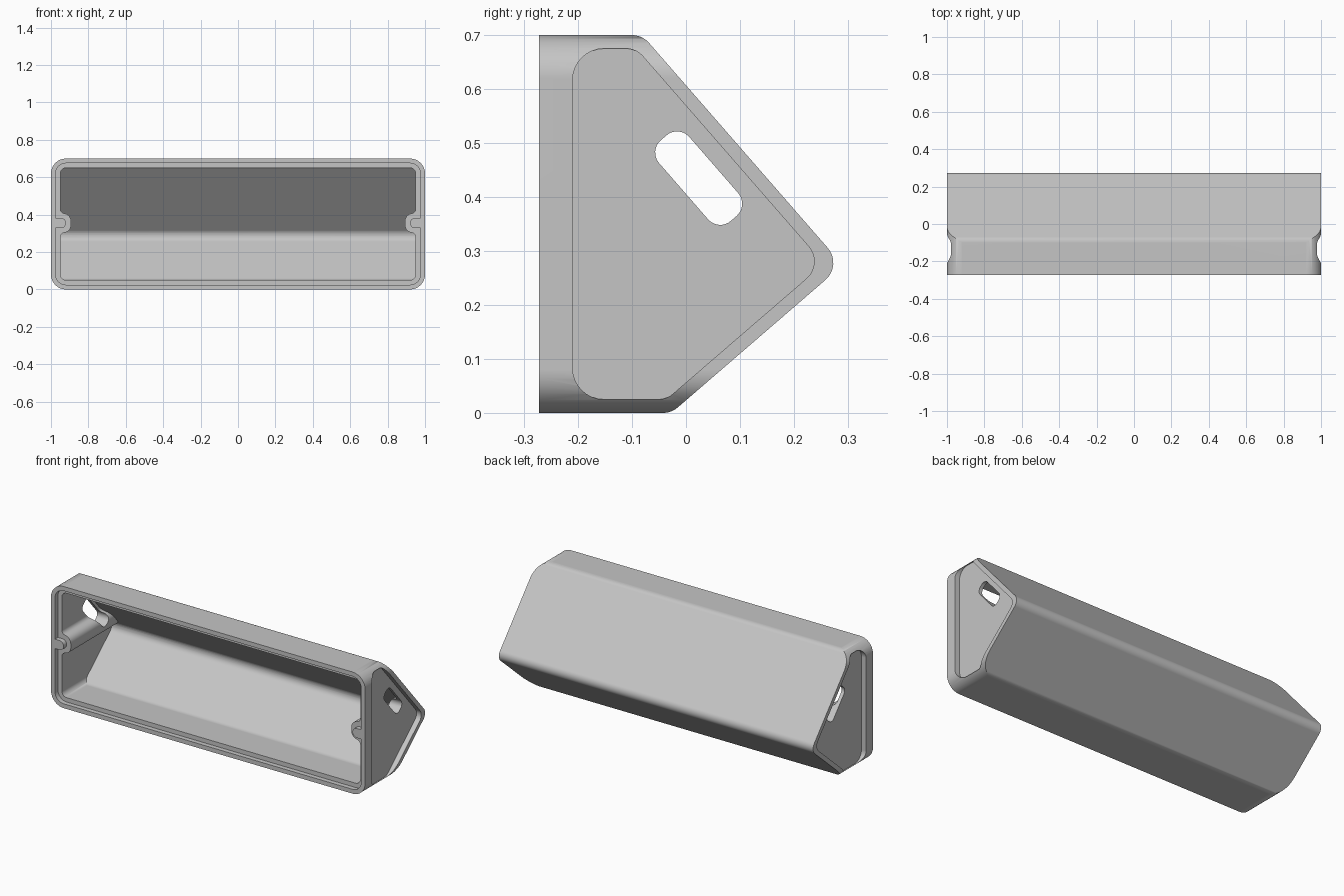
import bpy
import bmesh
from math import tan
from mathutils import Vector

if "Cube" in bpy.data.objects:
    bpy.data.objects.remove(bpy.data.objects["Cube"])

HEIGHT, FRONT = 0.70, -0.272


def rounded(points, steps=8):
    """Fillet a closed outline given as (u, v, radius) corners."""
    out = []
    for i, (u, v, r) in enumerate(points):
        p = Vector((u, v))
        if r == 0:
            out.append(p)
            continue
        a = (Vector(points[i - 1][:2]) - p).normalized()
        b = (Vector(points[(i + 1) % len(points)][:2]) - p).normalized()
        half = a.angle(b) / 2
        start = p + a * (r / tan(half))
        end = p + b * (r / tan(half))
        centre = p + (a + b).normalized() * (start - p).length / (a.dot((a + b).normalized()))
        for k in range(steps + 1):
            d = start.lerp(end, k / steps) - centre
            # even angular spacing along the arc
            s, e = start - centre, end - centre
            d = s.normalized().slerp(e.normalized(), k / steps)
            out.append(centre + d * r)
    return out


def prism(name, outline, axis, lo, hi):
    """Extrude an outline along x (outline in y, z) or along y (outline in x, z)."""
    place = (lambda u, v, t: (t, u, v)) if axis == "x" else (lambda u, v, t: (u, t, v))
    bm = bmesh.new()
    base = bm.faces.new([bm.verts.new(place(u, v, lo)) for u, v in outline])
    ext = bmesh.ops.extrude_face_region(bm, geom=[base])
    shift = Vector(place(0, 0, hi - lo))
    bmesh.ops.translate(bm, vec=shift, verts=[g for g in ext["geom"] if isinstance(g, bmesh.types.BMVert)])
    bmesh.ops.recalc_face_normals(bm, faces=bm.faces)
    mesh = bpy.data.meshes.new(name)
    bm.to_mesh(mesh)
    bm.free()
    obj = bpy.data.objects.new(name, mesh)
    bpy.context.collection.objects.link(obj)
    return obj


def boolean(target, tool, operation):
    mod = target.modifiers.new("cut", "BOOLEAN")
    mod.object, mod.operation, mod.solver = tool, operation, "EXACT"
    bpy.context.view_layer.objects.active = target
    bpy.ops.object.modifier_apply(modifier=mod.name)
    bpy.data.objects.remove(tool)


def wedge(low, high, front, front_r, r=0.042):
    """Side profile, inset by low under and high above."""
    lower = 0.0233 + 1.321 * low
    upper = 0.607 - 1.522 * high
    tip = (upper - lower) / 2.01
    top = HEIGHT - high
    return rounded([
        (front, low, front_r), ((low - lower) / 0.863, low, r),
        (tip, lower + 0.863 * tip, r),
        ((upper - top) / 1.147, top, r), (front, top, front_r)])


def front_outline(inset, r, bump=()):
    """Rounded rectangle seen from the front, with an optional bump in each side."""
    x, top = 1 - inset, HEIGHT - inset
    right = [(x, inset, r), *bump, (x, top, r)]
    return rounded(right + [(-u, v, q) for u, v, q in reversed(right)])


# Outer housing: wedge profile with rounded ends
housing = prism("housing", wedge(0, 0, FRONT, 0), "x", -1, 1)
boolean(housing, prism("ends", front_outline(0, 0.08), "y", -0.4, 0.4), "INTERSECT")

# Recessed side panels
for lo, hi in ((-1.1, -0.97), (0.97, 1.1)):
    boolean(housing, prism("recess", wedge(0.025, 0.025, -0.21, 0.058), "x", lo, hi), "DIFFERENCE")

# Lid seat, leaving a rounded tab on each side
tab = [(0.975, 0.328, 0), (0.92, 0.328, 0.026), (0.92, 0.382, 0.026), (0.975, 0.382, 0)]
boolean(housing, prism("seat", front_outline(0.025, 0.055, tab), "y", -0.4, FRONT + 0.027), "DIFFERENCE")

# Hollow interior, leaving a screw boss on each side
boss = [(0.95, 0.30, 0.025), (0.893, 0.31, 0.04), (0.893, 0.40, 0.04), (0.95, 0.41, 0.025)]
hollow = prism("hollow", wedge(0.05, 0.042, -0.4, 0), "x", -0.99, 0.99)
boolean(hollow, prism("hollow_ends", front_outline(0.05, 0.03, boss), "y", -0.35, 0.5), "INTERSECT")
boolean(housing, hollow, "DIFFERENCE")

# Slanted slot through both sides
centre, along, across = Vector((0.0235, 0.435)), Vector((0.657, -0.754)), Vector((0.754, 0.657))
corners = [centre + along * a + across * b
           for a, b in ((-0.099, -0.037), (0.099, -0.037), (0.099, 0.037), (-0.099, 0.037))]
boolean(housing, prism("slot", rounded([(c.x, c.y, 0.03) for c in corners]), "x", -1.2, 1.2), "DIFFERENCE")

# Plain grey finish
grey = bpy.data.materials.new("light_grey")
colour = (0.56, 0.56, 0.56, 1)
grey.use_nodes = True
grey.diffuse_color = colour
grey.node_tree.nodes["Principled BSDF"].inputs["Base Color"].default_value = colour
housing.data.materials.clear()
housing.data.materials.append(grey)
for poly in housing.data.polygons:
    poly.material_index = 0

# Smooth fillets with crisp edges
bpy.ops.object.select_all(action="DESELECT")
housing.select_set(True)
bpy.context.view_layer.objects.active = housing
bpy.ops.object.shade_smooth_by_angle(angle=0.6)
weighted = housing.modifiers.new("weighted_normals", "WEIGHTED_NORMAL")
weighted.keep_sharp = True
